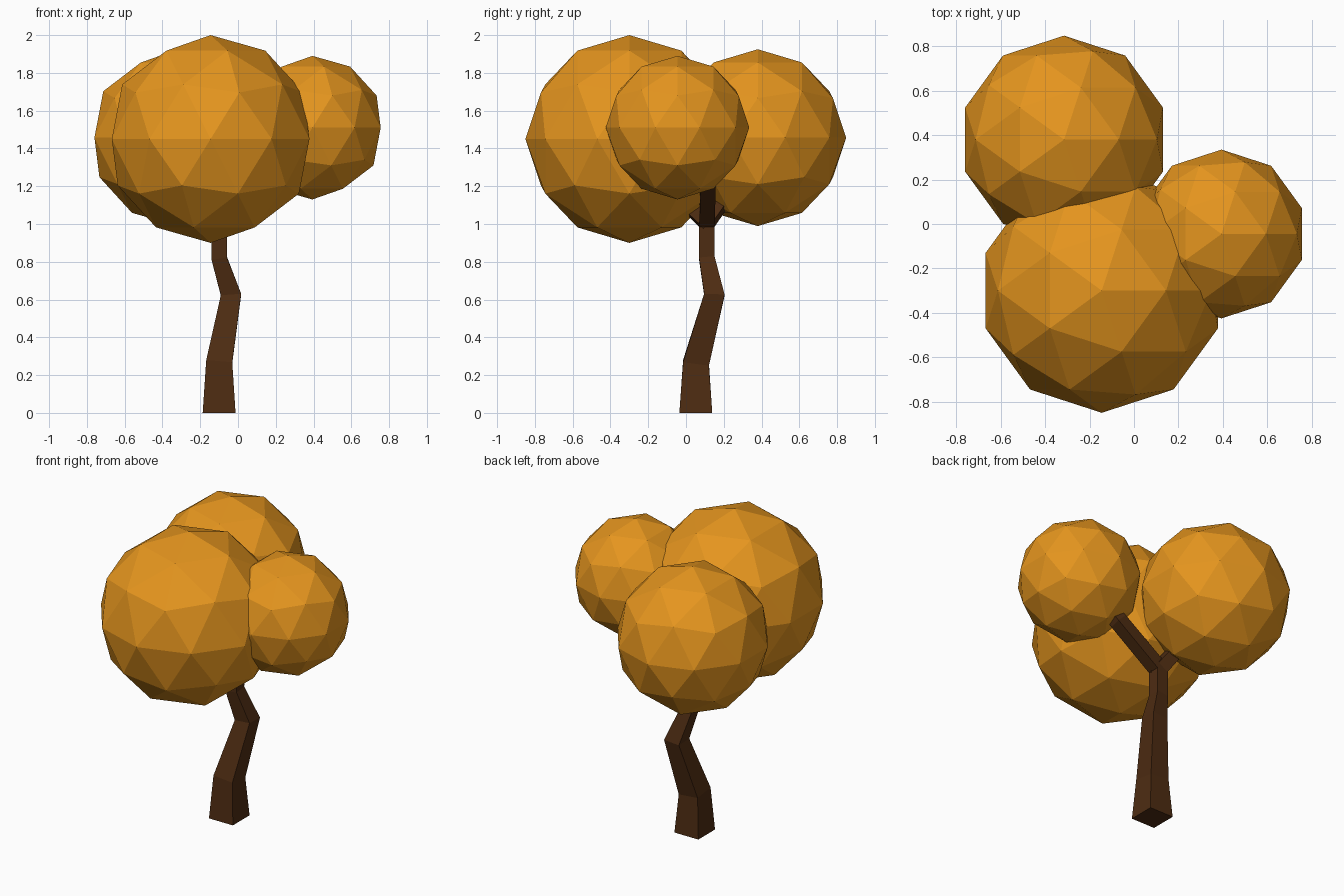
import bpy, bmesh
from mathutils import Vector

if "Cube" in bpy.data.objects:
    bpy.data.objects.remove(bpy.data.objects["Cube"])


def material(name, color):
    m = bpy.data.materials.new(name)
    m.diffuse_color = color
    m.use_nodes = True
    m.node_tree.nodes["Principled BSDF"].inputs["Base Color"].default_value = m.diffuse_color
    return m


leaf_mat = material("autumn_leaves", (0.78, 0.30, 0.013, 1))
bark_mat = material("bark", (0.075, 0.025, 0.006, 1))


def foliage(name, center, radius):
    bpy.ops.mesh.primitive_ico_sphere_add(subdivisions=2, radius=radius, location=center)
    ob = bpy.context.object
    ob.name = name
    ob.data.materials.append(leaf_mat)


def square_limb(name, path):
    """Square tube through (x, y, z, half width) stations, mitred at each bend."""
    bm = bmesh.new()
    pts = [Vector(p[:3]) for p in path]
    rings = []
    for i, p in enumerate(pts):
        t = Vector((0, 0, 0))
        if i > 0:
            t += (p - pts[i - 1]).normalized()
        if i < len(pts) - 1:
            t += (pts[i + 1] - p).normalized()
        if p.z == 0:
            t = Vector((0, 0, 1))
        t.normalize()
        v = Vector((0, 1, 0))
        v = (v - t * v.dot(t)).normalized()
        u = v.cross(t)
        h = path[i][3]
        rings.append([bm.verts.new(p + u * a * h + v * b * h)
                      for a, b in ((-1, -1), (1, -1), (1, 1), (-1, 1))])
    for lo, hi in zip(rings, rings[1:]):
        for k in range(4):
            bm.faces.new((lo[k], lo[k - 3], hi[k - 3], hi[k]))
    bm.faces.new(rings[0][::-1])
    bm.faces.new(rings[-1])
    bmesh.ops.recalc_face_normals(bm, faces=bm.faces)
    me = bpy.data.meshes.new(name)
    bm.to_mesh(me)
    bm.free()
    me.materials.append(bark_mat)
    bpy.context.collection.objects.link(bpy.data.objects.new(name, me))


# Crooked trunk
square_limb("trunk", [(-0.10, 0.052, 0, 0.087), (-0.10, 0.053, 0.265, 0.069),
                      (-0.037, 0.15, 0.625, 0.054), (-0.10, 0.11, 0.82, 0.041),
                      (-0.10, 0.11, 1.04, 0.041)])

# Three branches leading into the foliage
square_limb("branch_right", [(-0.11, 0.11, 1.0, 0.041), (0.22, 0.118, 1.22, 0.04),
                             (0.33, 0.04, 1.40, 0.03)])
square_limb("branch_front", [(-0.10, 0.12, 1.0, 0.041), (-0.14, -0.12, 1.23, 0.035)])
square_limb("branch_back", [(-0.10, 0.10, 1.0, 0.041), (-0.24, 0.28, 1.25, 0.035)])

# Faceted foliage balls
foliage("foliage_front", (-0.145, -0.30, 1.45), 0.55)
foliage("foliage_back", (-0.315, 0.38, 1.457), 0.468)
foliage("foliage_right", (0.394, -0.045, 1.51), 0.38)
